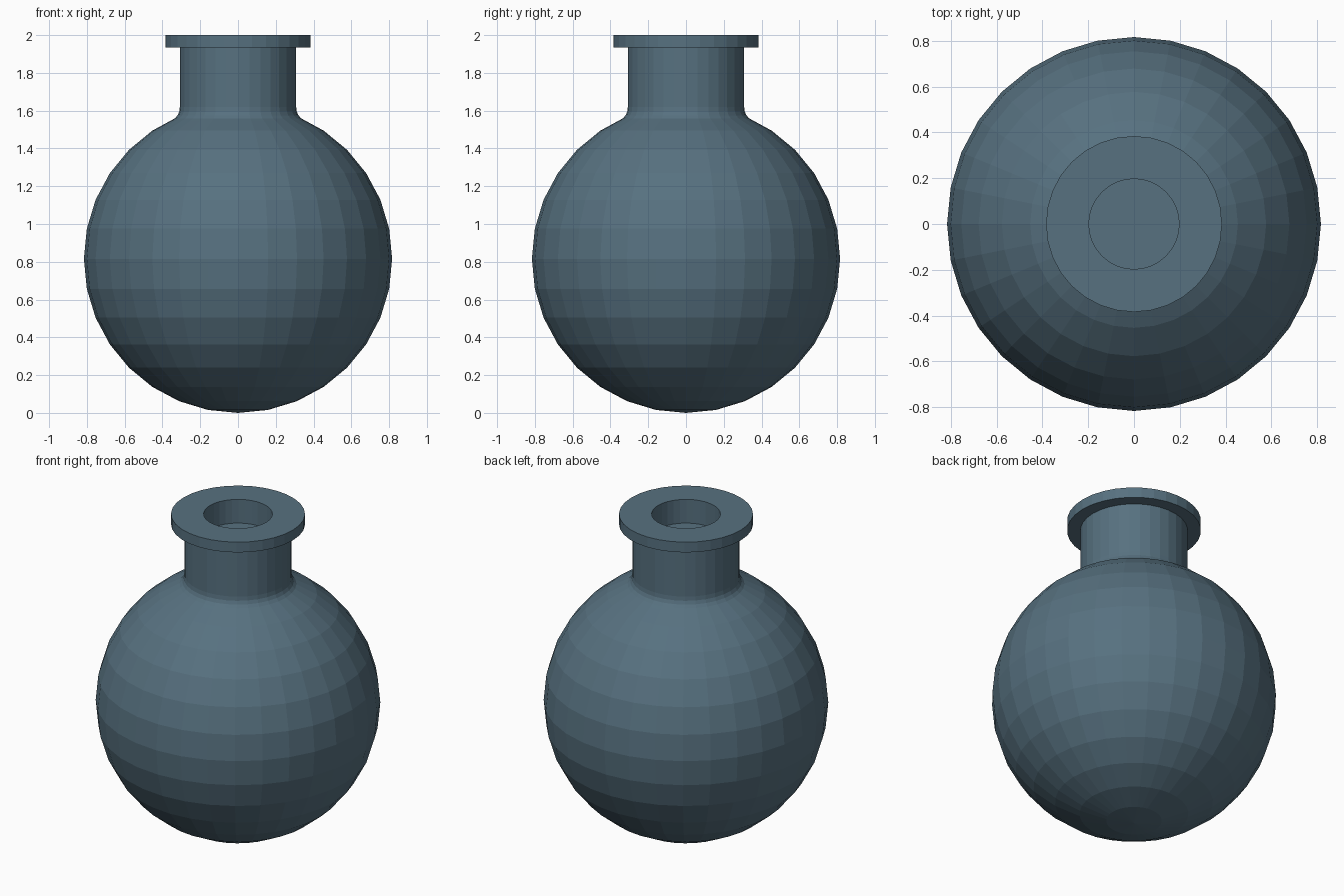
import bpy, bmesh, math

if "Cube" in bpy.data.objects:
    bpy.data.objects.remove(bpy.data.objects["Cube"])

SIDES = 32
R = 0.816  # bulb radius, also its centre height

slate = bpy.data.materials.new("slate blue")
slate.diffuse_color = (0.095, 0.165, 0.215, 1)
slate.use_nodes = True
slate.node_tree.nodes["Principled BSDF"].inputs["Base Color"].default_value = slate.diffuse_color


def lathe(name, profile):
    """Spin an (r, z) profile, listed along the surface, around the z axis."""
    bm = bmesh.new()
    rings = []
    for r, z in profile:
        n = 1 if r < 1e-6 else SIDES
        rings.append([bm.verts.new((r * math.cos(2 * math.pi * i / SIDES),
                                    r * math.sin(2 * math.pi * i / SIDES), z))
                      for i in range(n)])
    for a, b in zip(rings, rings[1:]):
        for i in range(SIDES):
            j = (i + 1) % SIDES
            quad = [a[i % len(a)], a[j % len(a)], b[j % len(b)], b[i % len(b)]]
            bm.faces.new(list(dict.fromkeys(quad)))
    bmesh.ops.recalc_face_normals(bm, faces=bm.faces)
    mesh = bpy.data.meshes.new(name)
    bm.to_mesh(mesh)
    bm.free()
    mesh.materials.append(slate)
    ob = bpy.data.objects.new(name, mesh)
    bpy.context.collection.objects.link(ob)
    return ob


# Faceted bulb, small fillet, then straight neck
step = math.pi / 16
bulb = [(R * math.sin(k * step), R - R * math.cos(k * step)) for k in range(14)]
fillet = [(0.355, 1.548), (0.335, 1.559), (0.32, 1.575), (0.311, 1.595), (0.308, 1.62)]
lip_bottom = 1.935
lathe("bulb_and_neck", bulb + fillet + [(0.308, lip_bottom)])

# Flat lip with the shallow bore of the mouth
lathe("lip_and_mouth", [(0.308, lip_bottom), (0.384, lip_bottom), (0.384, 2.0),
                        (0.197, 2.0), (0.197, 1.85), (0, 1.85)])
